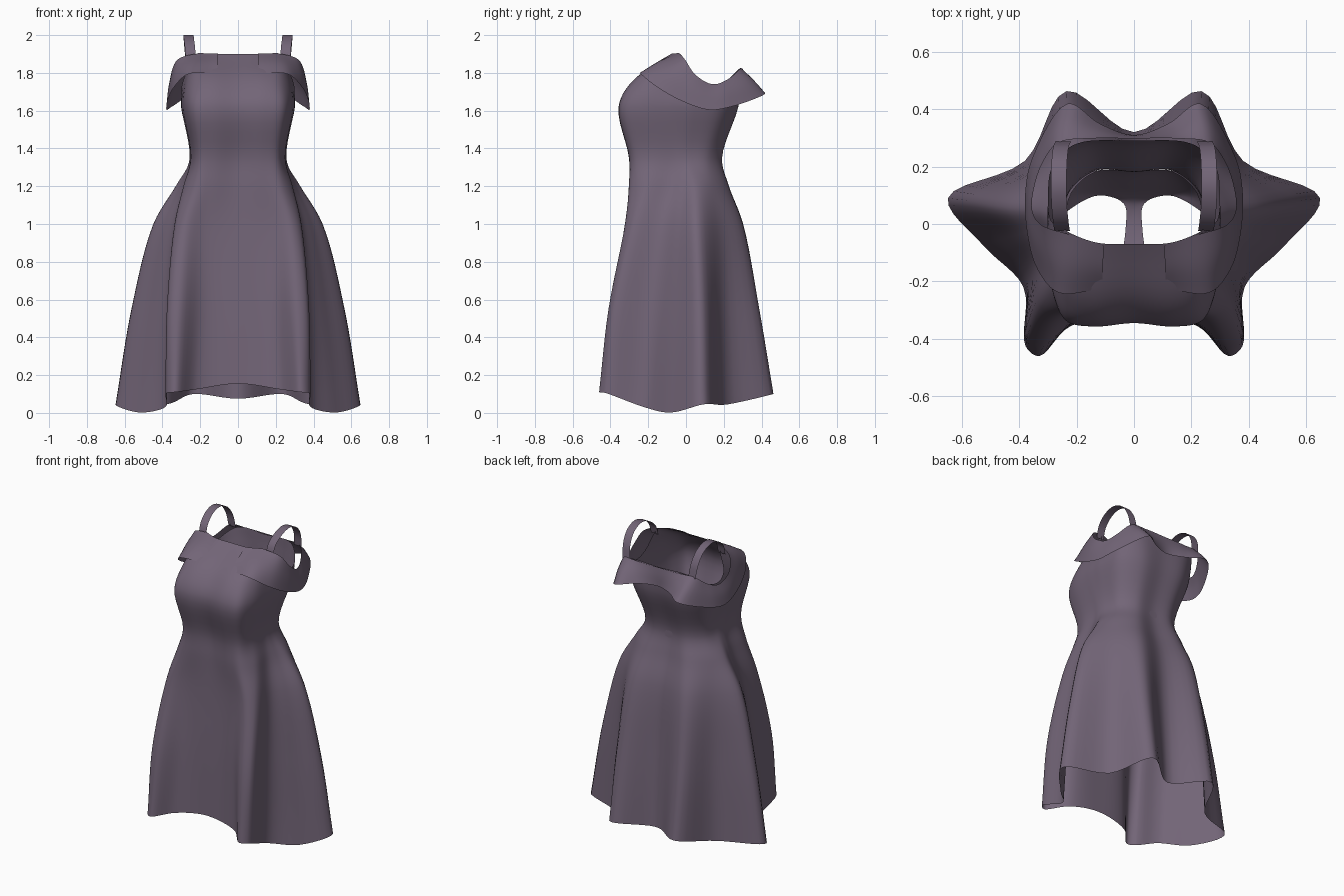
import bpy
import bmesh
from mathutils import Vector

cube = bpy.data.objects.get("Cube")
if cube:
    bpy.data.objects.remove(cube, do_unlink=True)

# Single fabric colour
FABRIC = (0.17, 0.13, 0.185, 1.0)
fabric = bpy.data.materials.new("dusky_purple_fabric")
fabric.use_nodes = True
fabric.diffuse_color = FABRIC
shader = fabric.node_tree.nodes["Principled BSDF"]
shader.inputs["Base Color"].default_value = FABRIC
shader.inputs["Roughness"].default_value = 0.8


def spline(points, steps, closed=False):
    """Smooth curve through every control point, with evenly weighted knots."""
    points = [Vector(p) for p in points]
    if closed:
        padded = [points[-1]] + points + points[:2]
    else:
        before = 2 * points[0] - points[1]
        after = 2 * points[-1] - points[-2]
        padded = [before] + points + [after]
    curve = []
    for a, b, c, d in zip(padded, padded[1:], padded[2:], padded[3:]):
        ab, bc, cd = ((q - p).length ** 0.5 for p, q in ((a, b), (b, c), (c, d)))
        start = (c - b) + bc * ((b - a) / ab - (c - a) / (ab + bc))
        end = (c - b) + bc * ((d - c) / cd - (d - b) / (bc + cd))
        bend = 3 * (c - b) - 2 * start - end
        twist = 2 * (b - c) + start + end
        for s in range(steps):
            t = s / steps
            curve.append(b + t * (start + t * (bend + t * twist)))
    if not closed:
        curve.append(points[-1])
    return curve


def mirrored(half, closed):
    """Continue a half outline (front to back) around the other side."""
    last = 0 if closed else None
    rest = half[-2:last:-1]
    return list(half) + [(-x, y, z) for x, y, z in rest]


def loft(name, sections, closed=False, around=6, along=6):
    """Smooth cloth surface through a stack of cross-sections."""
    rings = [spline(section, around, closed) for section in sections]
    columns = [spline(column, along) for column in zip(*rings)]
    bm = bmesh.new()
    grid = [[bm.verts.new(p) for p in column] for column in columns]
    pairs = list(zip(grid, grid[1:]))
    if closed:
        pairs.append((grid[-1], grid[0]))
    for left, right in pairs:
        for k in range(len(left) - 1):
            bm.faces.new((left[k], right[k], right[k + 1], left[k + 1]))
    for face in bm.faces:
        face.smooth = True
    mesh = bpy.data.meshes.new(name)
    bm.to_mesh(mesh)
    bm.free()
    mesh.materials.append(fabric)
    obj = bpy.data.objects.new(name, mesh)
    bpy.context.collection.objects.link(obj)


def level(z, outline):
    return [(x, y, z) for x, y in outline]


# Dress body: half outlines from front centre to back centre, hem upwards
hem = [(0, -.33, .155), (.22, -.355, .125), (.33, -.46, .11),
       (.378, -.425, .105), (.385, -.22, .03), (.52, -.08, .002),
       (.648, .09, .045), (.38, .22, .045), (.235, .463, .1), (0, .32, .075)]
knee = level(.55, [(0, -.315), (.19, -.33), (.31, -.41), (.37, -.385), (.37, -.19),
                   (.465, -.055), (.564, .08), (.36, .205), (.23, .388), (0, .295)])
hip = level(1, [(0, -.29), (.17, -.3), (.28, -.322), (.33, -.28), (.335, -.13),
                (.39, -.035), (.448, .06), (.33, .18), (.2, .3), (0, .26)])
high_hip = level(1.2, [(0, -.285), (.14, -.3), (.23, -.295), (.285, -.22), (.285, -.09),
                       (.307, -.02), (.33, .05), (.28, .14), (.16, .225), (0, .205)])
waist = level(1.35, [(0, -.285), (.13, -.302), (.21, -.285), (.245, -.2), (.252, -.08),
                     (.256, -.03), (.25, .03), (.22, .12), (.13, .187), (0, .182)])
bust = level(1.62, [(0, -.345), (.14, -.357), (.235, -.338), (.28, -.25), (.297, -.1),
                    (.3, -.03), (.3, .05), (.27, .19), (.16, .27), (0, .27)])
chest = [(0, -.27, 1.755), (.14, -.285, 1.755), (.22, -.26, 1.755),
         (.27, -.19, 1.74), (.292, -.08, 1.7), (.298, -.01, 1.685),
         (.3, .06, 1.68), (.28, .2, 1.7), (.18, .28, 1.74), (0, .285, 1.74)]
neckline = [(0, -.07, 1.9), (.13, -.065, 1.9), (.225, -.03, 1.9),
            (.25, -.01, 1.86), (.288, .01, 1.765), (.298, .05, 1.73),
            (.3, .1, 1.72), (.285, .2, 1.75), (.2, .28, 1.82), (0, .29, 1.82)]
body = [hem, knee, hip, high_hip, waist, bust, chest, neckline]
loft("dress_body", [mirrored(half, True) for half in body], closed=True)

# Off-shoulder frill, open at the front centre
frill_top = [(.105, -.075, 1.902), (.23, -.035, 1.9), (.32, -.005, 1.87),
             (.355, .05, 1.79), (.345, .14, 1.74), (.315, .22, 1.765),
             (.26, .285, 1.82), (.15, .298, 1.822), (0, .298, 1.822)]
frill_edge = [(.11, -.225, 1.797), (.26, -.24, 1.795), (.335, -.16, 1.73),
              (.372, -.03, 1.655), (.378, .12, 1.605), (.352, .235, 1.62),
              (.23, .42, 1.69), (.12, .35, 1.7), (0, .31, 1.7)]


def between(low, high):
    """Middle row of the frill, puffed slightly away from the body."""
    row = []
    for a, b in zip(low, high):
        middle = (Vector(a) + Vector(b)) / 2
        puff = Vector((middle.x / 4, middle.y / 2 - 0.1, 0.1)) * 0.04
        row.append(tuple(middle + puff))
    return row


frill = [frill_edge, between(frill_edge, frill_top), frill_top]
loft("shoulder_frill", [mirrored(half, False) for half in frill])

# Ribbon shoulder straps, leaning slightly outwards at the top
strap_path = [(.25, -.025, 1.86), (.254, 0, 1.93), (.26, .06, 1.98), (.262, .14, 2),
              (.26, .22, 1.97), (.254, .27, 1.9), (.245, .288, 1.81)]
for side, name in ((1, "left_strap"), (-1, "right_strap")):
    rails = [[(side * x + half, y, z) for x, y, z in strap_path] for half in (.027, -.027)]
    loft(name, rails, along=2)

# Inner brief under the skirt, as (half width, y, z, wrap of the edges)
brief_path = [(.247, -.28, 1.35, .25), (.262, -.275, 1.2, .24), (.2, -.24, 1.08, .1),
              (.06, -.13, .98, 0), (.028, 0, .95, 0), (.035, .07, .96, 0),
              (.12, .1, .99, 0), (.225, .13, 1.05, -.08),
              (.265, .18, 1.18, -.19), (.247, .182, 1.35, -.2)]
brief_edges = []
for across in (-1, -0.88, -0.55, 0, 0.55, 0.88, 1):
    brief_edges.append([(across * w, y + wrap * across ** 8, z)
                        for w, y, z, wrap in brief_path])
loft("inner_brief", brief_edges, along=4)
